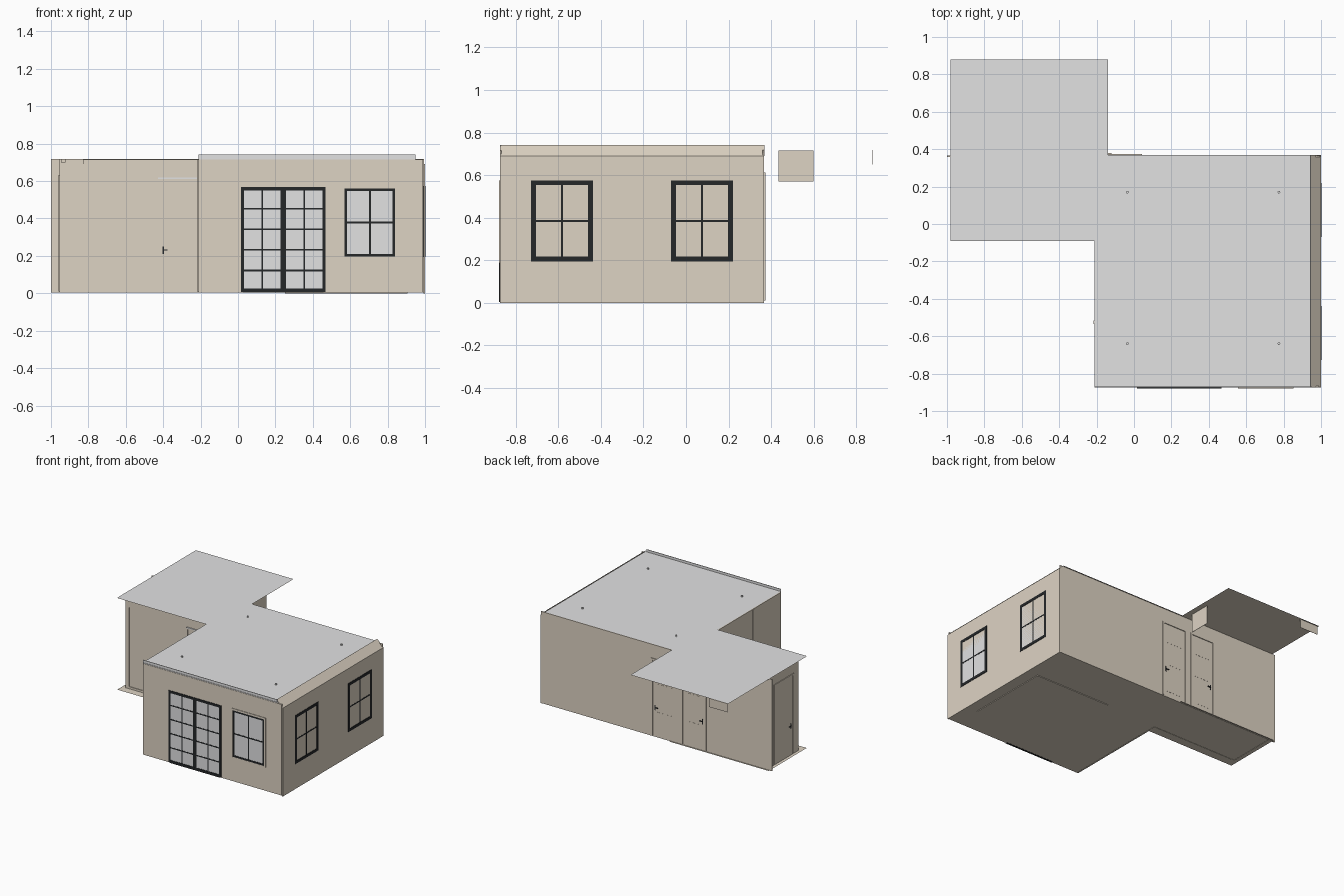
import bpy, bmesh, math

if "Cube" in bpy.data.objects:
    bpy.data.objects.remove(bpy.data.objects["Cube"])


def mat(name, rgb):
    m = bpy.data.materials.new(name)
    m.diffuse_color = (*rgb, 1)
    m.use_nodes = True
    m.node_tree.nodes["Principled BSDF"].inputs["Base Color"].default_value = m.diffuse_color
    return m


TAN = mat("tan_plaster", (0.73, 0.655, 0.55))
GRAY = mat("light_gray", (0.76, 0.76, 0.765))
BLACK = mat("black_frame", (0.018, 0.02, 0.022))


def finish(name, bm, m):
    bmesh.ops.recalc_face_normals(bm, faces=bm.faces)
    me = bpy.data.meshes.new(name)
    bm.to_mesh(me)
    bm.free()
    me.materials.append(m)
    ob = bpy.data.objects.new(name, me)
    bpy.context.collection.objects.link(ob)
    return ob


def boxes(name, m, *specs):
    """One object from several boxes given as x0, x1, y0, y1, z0, z1."""
    bm = bmesh.new()
    for x0, x1, y0, y1, z0, z1 in specs:
        vs = bmesh.ops.create_cube(bm, size=1)["verts"]
        for v in vs:
            v.co = ((x0 + x1) / 2 + v.co.x * (x1 - x0),
                    (y0 + y1) / 2 + v.co.y * (y1 - y0),
                    (z0 + z1) / 2 + v.co.z * (z1 - z0))
    return finish(name, bm, m)


def sheet(name, m, pts):
    """Flat polygon without thickness."""
    bm = bmesh.new()
    f = bm.faces.new([bm.verts.new(p) for p in pts])
    f.normal_update()
    me_up = f.normal.z
    if me_up < 0:
        f.normal_flip()
    me = bpy.data.meshes.new(name)
    bm.to_mesh(me)
    bm.free()
    me.materials.append(m)
    ob = bpy.data.objects.new(name, me)
    bpy.context.collection.objects.link(ob)
    return ob


def on_wall(axis, pos, u0, u1, z0, z1, t):
    """Box of half thickness t centred on a wall plane."""
    if axis == "y":
        return (u0, u1, pos - t, pos + t, z0, z1)
    return (pos - t, pos + t, u0, u1, z0, z1)


def window(name, axis, pos, u0, u1, z0, z1, cols, rows, fw, bw):
    """Glass plate with a black frame and glazing bars, seen from both sides."""
    boxes(name + "_glass", GRAY, on_wall(axis, pos, u0, u1, z0, z1, 0.0045))
    p = [on_wall(axis, pos, a, b, c, d, 0.007) for a, b, c, d in (
        (u0, u0 + fw, z0, z1), (u1 - fw, u1, z0, z1),
        (u0 + fw, u1 - fw, z0, z0 + fw), (u0 + fw, u1 - fw, z1 - fw, z1))]
    for i in range(1, cols):
        u = u0 + (u1 - u0) * i / cols
        p.append(on_wall(axis, pos, u - bw, u + bw, z0 + fw, z1 - fw, 0.006))
    for i in range(1, rows):
        z = z0 + (z1 - z0) * i / rows
        p.append(on_wall(axis, pos, u0 + fw, u1 - fw, z - bw, z + bw, 0.0057))
    boxes(name + "_frame", BLACK, *p)


def trim(name, axis, pos, u0, u1, z0, z1, w, t):
    boxes(name, TAN, *[on_wall(axis, pos, a, b, c, d, t) for a, b, c, d in (
        (u0 - w, u0, z0, z1 + w), (u1, u1 + w, z0, z1 + w), (u0, u1, z1, z1 + w))])


def door(name, axis, pos, u0, u1, z1, handle_u):
    """Panelled door with casing and a lever handle on both sides."""
    trim(name + "_casing", axis, pos, u0, u1, 0.01, z1, 0.012, 0.01)
    m = 0.03
    boxes(name + "_panels", TAN,
          *[on_wall(axis, pos, u0 + m, u1 - m, a, b, 0.005)
            for a, b in ((0.05, 0.2), (0.27, 0.42), (0.45, z1 - 0.03))])
    s = 0.024 if handle_u < (u0 + u1) / 2 else -0.024
    lo, hi = sorted((handle_u, handle_u + s))
    boxes(name + "_handle", BLACK,
          on_wall(axis, pos, handle_u - 0.004, handle_u + 0.004, 0.21, 0.25, 0.006),
          on_wall(axis, pos, lo, hi, 0.228, 0.234, 0.011))


# Floor, with a thin raised area under the room
sheet("floor", TAN, [(x, y, 0.005) for x, y in (
    (-0.98, -0.09), (-0.21, -0.09), (-0.21, -0.875), (0.998, -0.875),
    (0.998, 0.367), (-0.12, 0.367), (-0.12, 0.38), (-0.98, 0.38))])
boxes("floor_plate", TAN, (0.25, 0.905, -0.66, 0.01, 0, 0.005))

# Ceiling: gray above, plaster below
outline = [(-0.98, -0.09), (-0.21, -0.09), (-0.21, -0.875), (0.96, -0.875),
           (0.96, 0.37), (-0.14, 0.37), (-0.14, 0.88), (-0.98, 0.88)]
sheet("ceiling_top", GRAY, [(x, y, 0.723) for x, y in outline])
sheet("ceiling_underside", TAN, [(x, y, 0.72) for x, y in outline])

# Sloped strip along the top of the right wall
sheet("ceiling_slope", TAN, [(0.945, -0.875, 0.742), (1, -0.875, 0.69),
                             (1, 0.368, 0.69), (0.945, 0.368, 0.742)])

# Walls
boxes("front_wall", TAN, (-0.21, 0.99, -0.875, -0.867, 0.005, 0.715))
boxes("right_wall", TAN, (0.992, 1.0, -0.875, 0.367, 0, 0.69))
boxes("back_wall", TAN, (-1.0, 0.995, 0.359, 0.367, 0.003, 0.718))
boxes("room_left_wall", TAN, (-0.212, -0.204, -0.87, -0.02, 0.003, 0.718))
boxes("hall_front_wall", TAN, (-0.925, -0.21, -0.026, -0.018, 0.003, 0.718))
boxes("hall_left_wall", TAN, (-0.955, -0.945, -0.022, 0.36, 0.003, 0.718))
boxes("hall_wall_corner", TAN, (-0.95, -0.92, -0.03, -0.015, 0.003, 0.7))
boxes("hall_crown", TAN, (-0.83, -0.212, -0.035, -0.026, 0.69, 0.715),
      (-0.925, -0.212, -0.031, -0.026, 0.64, 0.69))
boxes("hall_baseboard", TAN, (-0.92, -0.43, -0.031, -0.026, 0.006, 0.022))

# Gray strip standing above the front wall
boxes("front_fascia", GRAY, (-0.21, 0.95, -0.873, -0.869, 0.715, 0.742))

# Loose plates hanging under the ceiling overhang
boxes("hanging_plate_side", TAN, (-0.178, -0.175, 0.435, 0.60, 0.57, 0.715))
boxes("hanging_plate_back", TAN, (-0.97, -0.81, 0.874, 0.876, 0.65, 0.718))

# Windows and glazed double door
for i, y in enumerate((-0.728, -0.07)):
    window("side_window_%d" % (i + 1), "x", 0.9955, y, y + 0.29, 0.195, 0.575, 2, 2, 0.022, 0.005)
window("front_window", "y", -0.871, 0.57, 0.84, 0.197, 0.56, 2, 2, 0.013, 0.005)
trim("front_window_trim", "y", -0.871, 0.57, 0.84, 0.187, 0.56, 0.014, 0.008)
boxes("front_window_sill", TAN, (0.57, 0.84, -0.879, -0.863, 0.187, 0.197))
for i, x in enumerate((0.018, 0.242)):
    window("glazed_door_%d" % (i + 1), "y", -0.871, x, x + 0.224, 0.012, 0.563, 2, 5, 0.014, 0.0045)
boxes("glazed_door_surround", BLACK, (0.015, 0.028, -0.879, -0.863, 0.008, 0.568),
      (0.456, 0.469, -0.879, -0.863, 0.008, 0.568),
      (0.028, 0.456, -0.879, -0.863, 0.553, 0.568),
      (0.028, 0.456, -0.879, -0.863, 0.004, 0.022))

# Doors
door("room_back_door", "y", 0.363, -0.165, 0.03, 0.6, 0.01)
door("hall_back_door", "y", 0.363, -0.42, -0.23, 0.6, -0.4)
door("hall_front_door", "y", -0.022, -0.415, -0.23, 0.605, -0.4)
door("hall_left_door", "x", -0.95, 0.05, 0.27, 0.62, 0.07)
boxes("front_door_head_trim", GRAY, (-0.427, -0.218, -0.034, -0.026, 0.612, 0.62))
boxes("room_left_post", TAN, (-0.216, -0.2, -0.535, -0.515, 0.008, 0.715))

# Recessed ceiling lights
for i, (x, y) in enumerate((x, y) for x in (-0.035, 0.775) for y in (-0.64, 0.17)):
    bm = bmesh.new()
    bmesh.ops.create_cone(bm, cap_ends=True, segments=16, radius1=0.007, radius2=0.007, depth=0.016)
    bmesh.ops.translate(bm, verts=bm.verts, vec=(x, y, 0.725))
    finish("ceiling_light_%d" % (i + 1), bm, GRAY)
